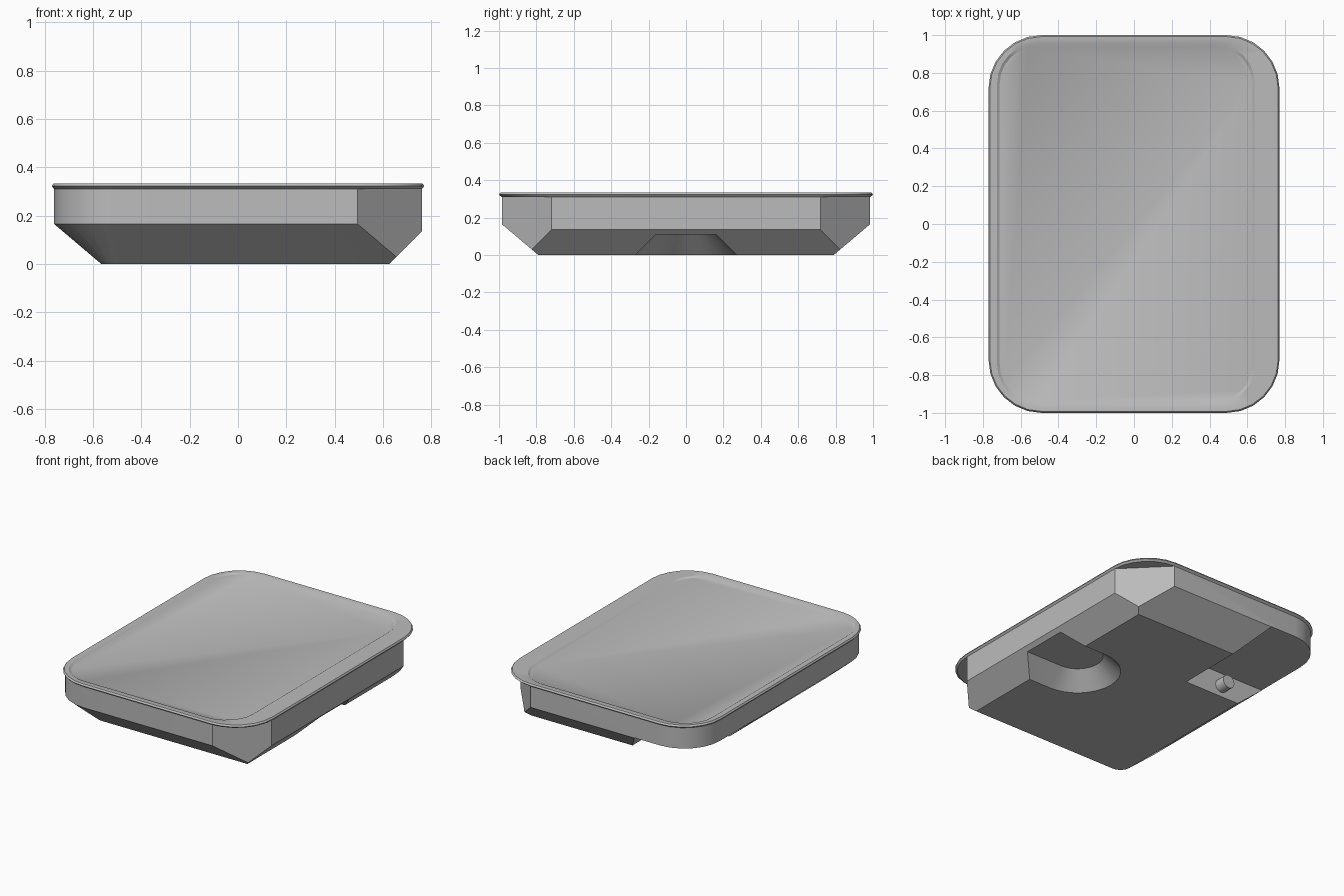
import bpy, bmesh
from math import sin, cos, pi
from mathutils import Vector

cube = bpy.data.objects.get("Cube")
if cube:
    bpy.data.objects.remove(cube, do_unlink=True)

GREY = (0.5, 0.5, 0.5, 1)
mat = bpy.data.materials.new("plain grey")
mat.use_nodes = True
mat.diffuse_color = GREY
mat.node_tree.nodes["Principled BSDF"].inputs["Base Color"].default_value = GREY


def arc(cx, cy, r, start, sweep, steps=6):
    return [(cx + r * cos(start + sweep * i / steps), cy + r * sin(start + sweep * i / steps))
            for i in range(steps + 1)]


def rounded(x0, x1, hy, r, right_round=True):
    """Outline of a rectangle, its right corners round or square."""
    right_low = arc(x1 - r, r - hy, r, -pi / 2, pi / 2) if right_round else [(x1, -hy)]
    right_top = arc(x1 - r, hy - r, r, 0, pi / 2) if right_round else [(x1, hy)]
    return (right_low + right_top + arc(x0 + r, hy - r, r, pi / 2, pi / 2)
            + arc(x0 + r, r - hy, r, pi, pi / 2))


def loft(levels):
    """Closed skin through (outline, z) levels."""
    bm = bmesh.new()
    rings = [[bm.verts.new((x, y, z)) for x, y in pts] for pts, z in levels]
    n = len(rings[0])
    for a, b in zip(rings, rings[1:]):
        for i in range(n):
            j = (i + 1) % n
            bm.faces.new((a[i], a[j], b[j], b[i]))
    bm.faces.new(rings[0][::-1])
    bm.faces.new(rings[-1])
    bmesh.ops.recalc_face_normals(bm, faces=bm.faces[:])
    return bm


def make(name, bm):
    me = bpy.data.meshes.new(name)
    bm.to_mesh(me)
    bm.free()
    me.materials.append(mat)
    ob = bpy.data.objects.new(name, me)
    bpy.context.collection.objects.link(ob)
    return ob


def activate(ob):
    bpy.ops.object.select_all(action='DESELECT')
    ob.select_set(True)
    bpy.context.view_layer.objects.active = ob


def cut(ob, cutter):
    activate(ob)
    mod = ob.modifiers.new("cut", 'BOOLEAN')
    mod.operation = 'DIFFERENCE'
    mod.solver = 'EXACT'
    mod.object = cutter
    cutter.hide_render = True
    bpy.ops.object.modifier_apply(modifier=mod.name)
    bpy.data.objects.remove(cutter, do_unlink=True)


# Tub: sloped underside, round left corners
wall = rounded(-0.76, 0.79, 0.985, 0.27, False)
bm = loft([(rounded(-0.565, 0.625, 0.79, 0.075, False), 0), (wall, 0.165), (wall, 0.315)])

# Flat right wall and the two upright corner chamfers
for co, normal in (((0.76, 0, 0), (1, 0, 0)),
                   ((0.76, 0.72, 0), (1, 1, 0)),
                   ((0.76, -0.72, 0), (1, -1, 0))):
    res = bmesh.ops.bisect_plane(bm, geom=bm.verts[:] + bm.edges[:] + bm.faces[:],
                                 plane_co=co, plane_no=Vector(normal).normalized(),
                                 clear_outer=True)
    edges = [e for e in res["geom_cut"] if isinstance(e, bmesh.types.BMEdge)]
    bmesh.ops.edgeloop_fill(bm, edges=edges)
bmesh.ops.recalc_face_normals(bm, faces=bm.faces[:])
tub = make("tub", bm)


# Round-ended scoop in the underside, open to the right
def slot(r):
    return [(1, r)] + arc(0.46, 0, r, pi / 2, pi, 16) + [(1, -r)]


cut(tub, make("scoop_cutter", loft([(slot(0.29), -0.02), (slot(0.16), 0.11)])))


# Stepped recess under the back left corner, with one sloping wall
def corner(x):
    return [(-1, 0.335), (x, 0.335), (x, 1.2), (-1, 1.2)]


cut(tub, make("recess_cutter", loft([(corner(-0.127), -0.02), (corner(-0.297), 0.167)])))

# Rim with bevelled edge and a shallow sunken panel
lid = make("rim", loft([
    (rounded(-0.76, 0.76, 0.985, 0.27), 0.31),
    (rounded(-0.77, 0.77, 1.0, 0.28), 0.322),
    (rounded(-0.763, 0.763, 0.992, 0.273), 0.333),
    (rounded(-0.725, 0.64, 0.955, 0.21), 0.333),
    (rounded(-0.711, 0.626, 0.939, 0.196), 0.324)]))

# Drain spout on the recess wall
bm = bmesh.new()
bmesh.ops.create_cone(bm, cap_ends=True, segments=16, radius1=0.045, radius2=0.045, depth=0.1)
spout = make("drain_spout", bm)
spout.rotation_euler.x = pi / 2
spout.location = (-0.43, 0.36, 0.075)

for ob in (tub, lid, spout):
    activate(ob)
    bpy.ops.object.shade_smooth_by_angle(angle=pi / 6)
